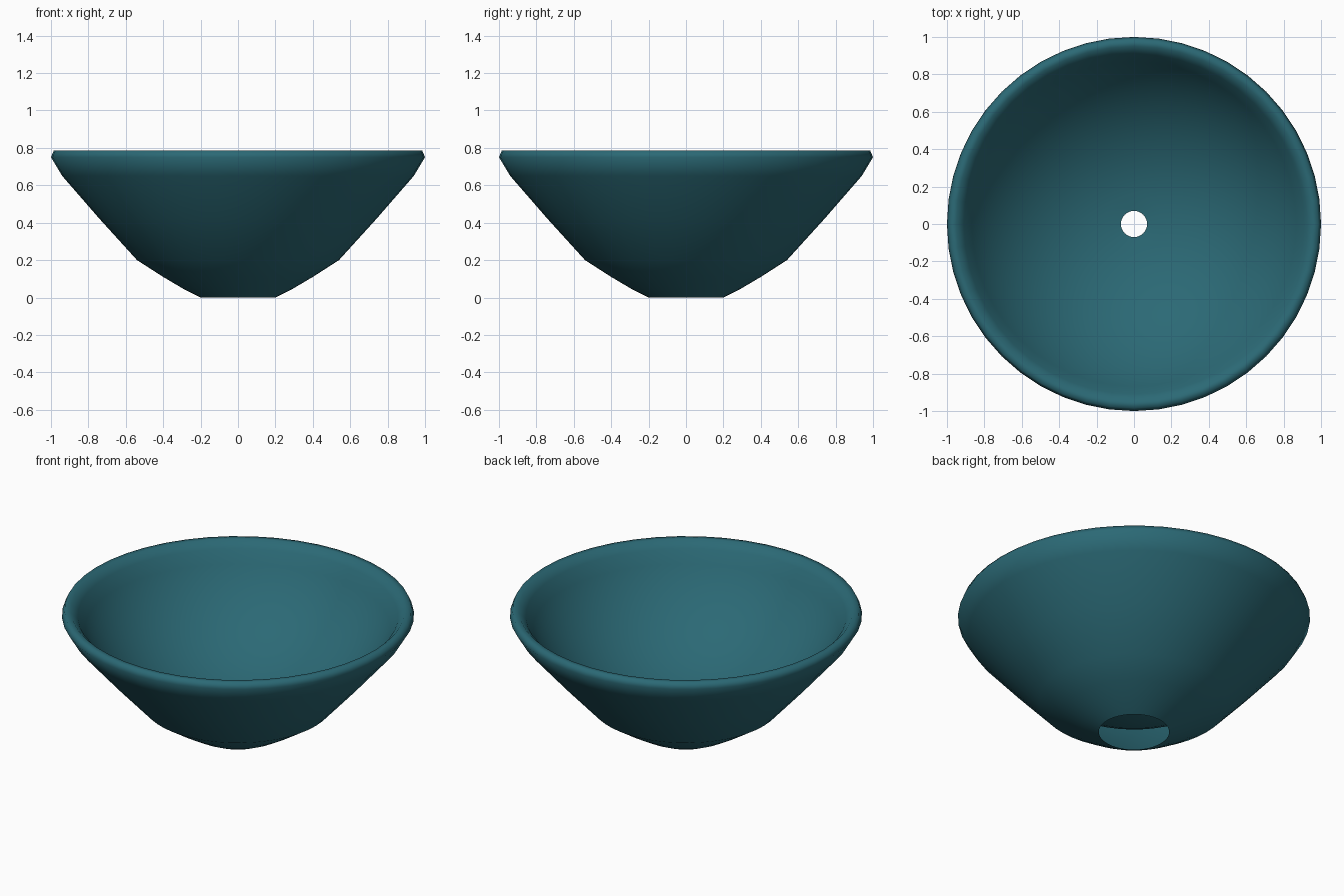
import bpy
import bmesh
from math import asin, cos, sin, tau

cube = bpy.data.objects.get("Cube")
if cube:
    bpy.data.objects.remove(cube, do_unlink=True)

SIDES = 48

# One glazed colour for the whole bowl
teal = bpy.data.materials.new("teal_glaze")
teal.use_nodes = True
colour = (0.024, 0.141, 0.178, 1.0)
teal.diffuse_color = colour
teal.node_tree.nodes["Principled BSDF"].inputs["Base Color"].default_value = colour

# Outer wall from the open foot up to the rounded rim (radius, height)
outer = [(0.20, 0.00), (0.29, 0.045), (0.40, 0.11), (0.54, 0.20), (0.74, 0.42),
         (0.94, 0.65), (1.00, 0.75), (0.985, 0.785), (0.95, 0.785)]

# Inner basin: a spherical arc from the rim down to the drain hole
BASIN_RADIUS, BASIN_FLOOR, STEPS = 1.01, 0.172, 12
rim_angle, drain_angle = asin(0.91 / BASIN_RADIUS), asin(0.07 / BASIN_RADIUS)
inner = []
for step in range(STEPS + 1):
    angle = rim_angle + (drain_angle - rim_angle) * step / STEPS
    inner.append((BASIN_RADIUS * sin(angle),
                  BASIN_FLOOR + BASIN_RADIUS * (1 - cos(angle))))


def lathe(name, section, material):
    """Turn a section around the z axis into a smooth shell."""
    bm = bmesh.new()
    rings = []
    for radius, height in section:
        rings.append([bm.verts.new((radius * cos(tau * i / SIDES),
                                    radius * sin(tau * i / SIDES), height))
                      for i in range(SIDES)])
    for low, high in zip(rings, rings[1:]):
        for i in range(SIDES):
            j = (i + 1) % SIDES
            face = bm.faces.new((low[i], low[j], high[j], high[i]))
            face.smooth = True
    mesh = bpy.data.meshes.new(name)
    bm.to_mesh(mesh)
    bm.free()
    mesh.materials.append(material)
    obj = bpy.data.objects.new(name, mesh)
    bpy.context.collection.objects.link(obj)
    return obj


# Bowl with a hollow wall, open underneath
lathe("bowl", outer + inner, teal)
